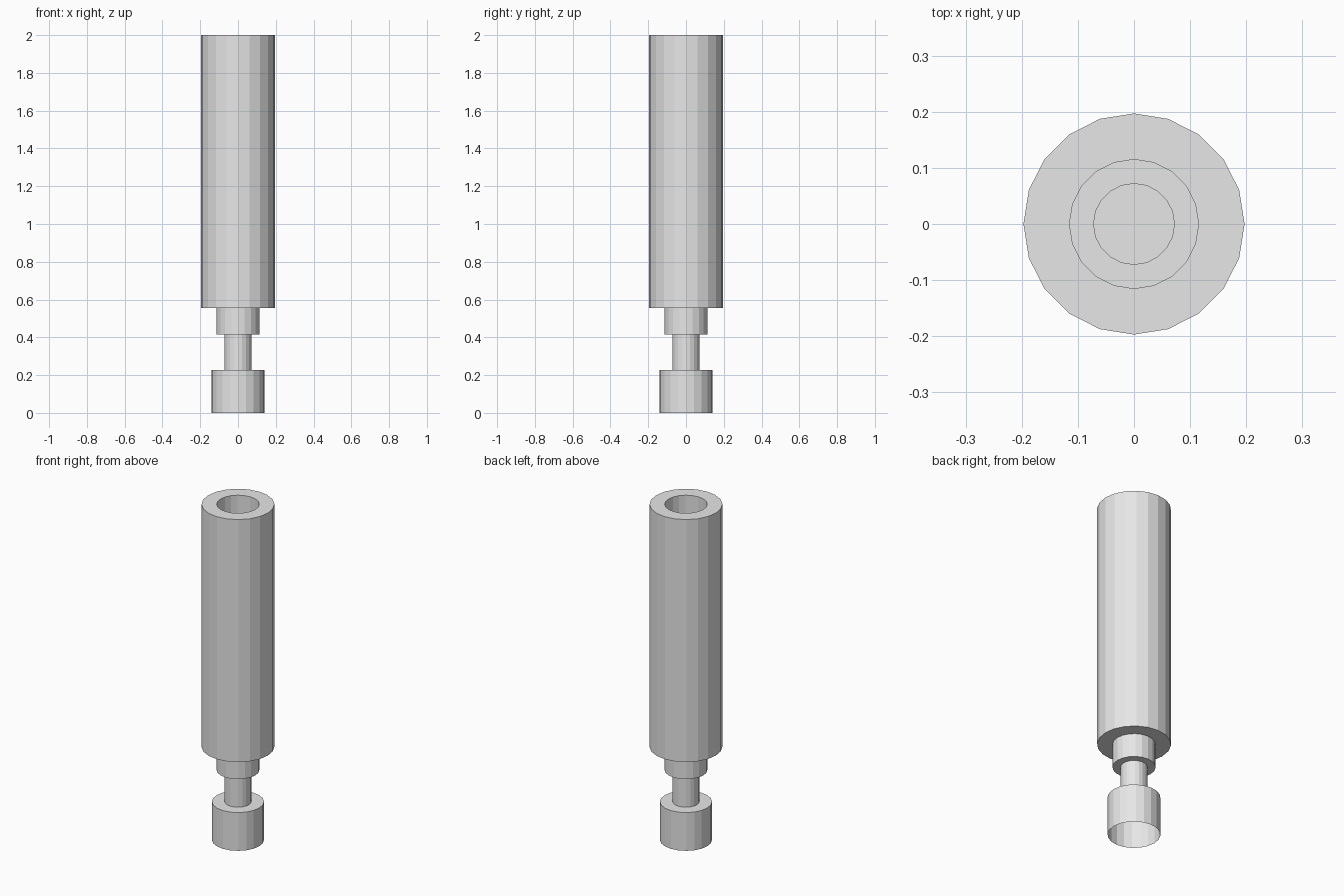
import bpy
import bmesh
import math

SIDES = 20

# Remove the default object
cube = bpy.data.objects.get("Cube")
if cube:
    bpy.data.objects.remove(cube, do_unlink=True)

# Single plain metal colour
metal = bpy.data.materials.new("light grey metal")
metal.use_nodes = True
grey = (0.8, 0.8, 0.8, 1.0)
metal.diffuse_color = grey
metal.node_tree.nodes["Principled BSDF"].inputs["Base Color"].default_value = grey


def lathe(name, profile, closed=False, floor=False):
    """Turn a (radius, height) profile around z into a flat-faced part."""
    bm = bmesh.new()
    rings = []
    for r, z in profile:
        angles = [2 * math.pi * i / SIDES for i in range(SIDES)]
        rings.append([bm.verts.new((r * math.cos(a), r * math.sin(a), z)) for a in angles])
    pairs = list(zip(rings, rings[1:]))
    if closed:
        pairs.append((rings[-1], rings[0]))
    for low, high in pairs:
        for i in range(SIDES):
            j = (i + 1) % SIDES
            bm.faces.new((low[i], low[j], high[j], high[i]))
    if floor:
        bm.faces.new(rings[0])
    mesh = bpy.data.meshes.new(name)
    bm.to_mesh(mesh)
    bm.free()
    mesh.materials.append(metal)
    obj = bpy.data.objects.new(name, mesh)
    bpy.context.collection.objects.link(obj)
    return obj


BASE_R, PIN_R, COLLAR_R, SLEEVE_R = 0.141, 0.072, 0.115, 0.197
BASE_TOP, PIN_TOP, COLLAR_TOP, TOP = 0.228, 0.415, 0.555, 2.0

# Open-bottomed cup at the foot, with a flat shoulder
lathe("base_cup", [(BASE_R, 0), (BASE_R, BASE_TOP), (PIN_R, BASE_TOP)])

# Hollow pin, floored at the cup
lathe("pin", [(PIN_R, BASE_TOP), (PIN_R, PIN_TOP)], floor=True)

# Collar with a stepped underside
lathe("collar", [(PIN_R, PIN_TOP), (COLLAR_R, PIN_TOP), (COLLAR_R, COLLAR_TOP)])

# Thick-walled tube
lathe("sleeve", [(COLLAR_R, COLLAR_TOP), (SLEEVE_R, COLLAR_TOP),
                 (SLEEVE_R, TOP), (COLLAR_R, TOP)], closed=True)
